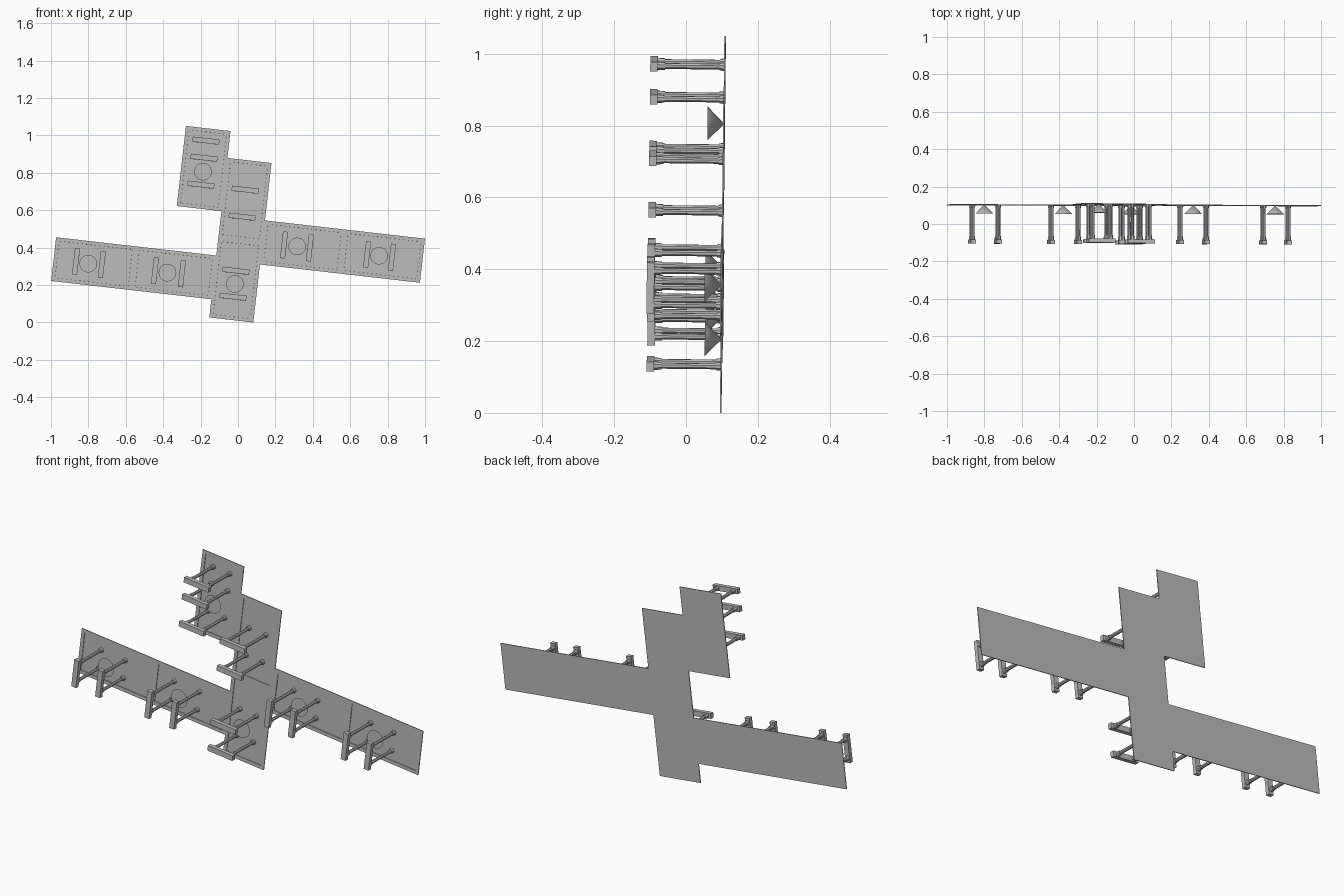
import bpy, bmesh
from math import pi
from mathutils import Matrix, Vector

if "Cube" in bpy.data.objects:
    bpy.data.objects.remove(bpy.data.objects["Cube"], do_unlink=True)

# The whole model is laid out square, then leaned by this frame
FRAME = (Matrix.Rotation(-0.003, 4, 'Z') @ Matrix.Rotation(-0.0115, 4, 'X')
         @ Matrix.Rotation(0.1135, 4, 'Y'))
FRONT, BACK = 0.0945, 0.0985     # faces of the panels
BAR_FRONT, BAR_BACK = -0.111, -0.090

grey = bpy.data.materials.new("plain_grey")
grey.use_nodes = True
grey.diffuse_color = (0.5, 0.5, 0.5, 1)
grey.node_tree.nodes["Principled BSDF"].inputs["Base Color"].default_value = (0.5, 0.5, 0.5, 1)


def finish(name, bm, smooth=False):
    mesh = bpy.data.meshes.new(name)
    bmesh.ops.recalc_face_normals(bm, faces=bm.faces)
    bm.to_mesh(mesh)
    bm.free()
    mesh.materials.append(grey)
    obj = bpy.data.objects.new(name, mesh)
    bpy.context.collection.objects.link(obj)
    obj.matrix_world = FRAME
    if smooth:
        bpy.ops.object.select_all(action='DESELECT')
        obj.select_set(True)
        bpy.context.view_layer.objects.active = obj
        bpy.ops.object.shade_smooth_by_angle(angle=0.6)


def add_box(bm, low, high):
    low, high = Vector(low), Vector(high)
    size = Matrix.Diagonal((*(high - low), 1))
    bmesh.ops.create_cube(bm, size=1, matrix=Matrix.Translation((low + high) / 2) @ size)


def add_cone(bm, x, z, y0, y1, r0, r1, sides):
    turn = Matrix.Rotation(-pi / 2, 4, 'X') @ Matrix.Rotation(pi / sides, 4, 'Z')
    bmesh.ops.create_cone(bm, cap_ends=True, segments=sides, radius1=r0, radius2=r1,
                          depth=y1 - y0,
                          matrix=Matrix.Translation((x, (y0 + y1) / 2, z)) @ turn)


# Thin panel with a shallow recess inside a rim
def panel(name, x0, z0, x1, z1):
    bm = bmesh.new()
    add_box(bm, (x0, FRONT, z0), (x1, BACK, z1))
    bm.normal_update()
    face = min(bm.faces, key=lambda f: f.calc_center_median().y)
    bmesh.ops.inset_region(bm, faces=[face], thickness=0.026)
    bmesh.ops.inset_region(bm, faces=[face], thickness=0.0005)
    for v in face.verts:
        v.co.y += 0.003
    finish(name, bm)


# Handle: a bar on two flared posts
def handle(name, x, z, upright):
    bm = bmesh.new()
    half, thick = 0.072, 0.0135
    dx, dz = (thick, half) if upright else (half, thick)
    add_box(bm, (x - dx, BAR_FRONT, z - dz), (x + dx, BAR_BACK, z + dz))
    for side in (-0.048, 0.048):
        px, pz = (x, z + side) if upright else (x + side, z)
        add_cone(bm, px, pz, BAR_BACK, -0.07, 0.0125, 0.011, 8)
        add_cone(bm, px, pz, -0.07, FRONT - 0.012, 0.0085, 0.0085, 8)
        add_cone(bm, px, pz, FRONT - 0.012, FRONT + 0.0035, 0.011, 0.013, 8)
    finish(name, bm)


# Knob: a cone with its point on the panel
def knob(name, x, z):
    bm = bmesh.new()
    add_cone(bm, x, z, 0.05, 0.0975, 0.047, 0, 32)
    finish(name, bm, smooth=True)


# Panels: two per wing, two in the column, one at the top
panel("right_wing_outer_panel", -1.018, 0.108, -0.587, 0.343)
panel("right_wing_inner_panel", -0.587, 0.108, -0.156, 0.343)
panel("left_wing_inner_panel", 0.081, 0.322, 0.512, 0.559)
panel("left_wing_outer_panel", 0.512, 0.322, 0.942, 0.559)
panel("column_lower_panel", -0.156, 0.01, 0.081, 0.439)
panel("column_upper_panel", -0.156, 0.439, 0.081, 0.868)
panel("top_panel", -0.396, 0.582, -0.156, 1.013)

# Upright handles on the wings
for x in (-0.897, -0.758, -0.472, -0.327):
    handle("right_wing_handle", x, 0.224, True)
for x in (0.198, 0.337, 0.645, 0.779):
    handle("left_wing_handle", x, 0.438, True)

# Level handles on the column and top
for z in (0.132, 0.272, 0.563, 0.708):
    handle("column_handle", -0.042, z, False)
for z in (0.708, 0.853, 0.945):
    handle("top_handle", -0.28, z, False)

# Knobs
for x in (-0.831, -0.405):
    knob("right_wing_knob", x, 0.222)
for x in (0.268, 0.709):
    knob("left_wing_knob", x, 0.44)
knob("column_knob", -0.04, 0.203)
knob("top_knob", -0.278, 0.78)
